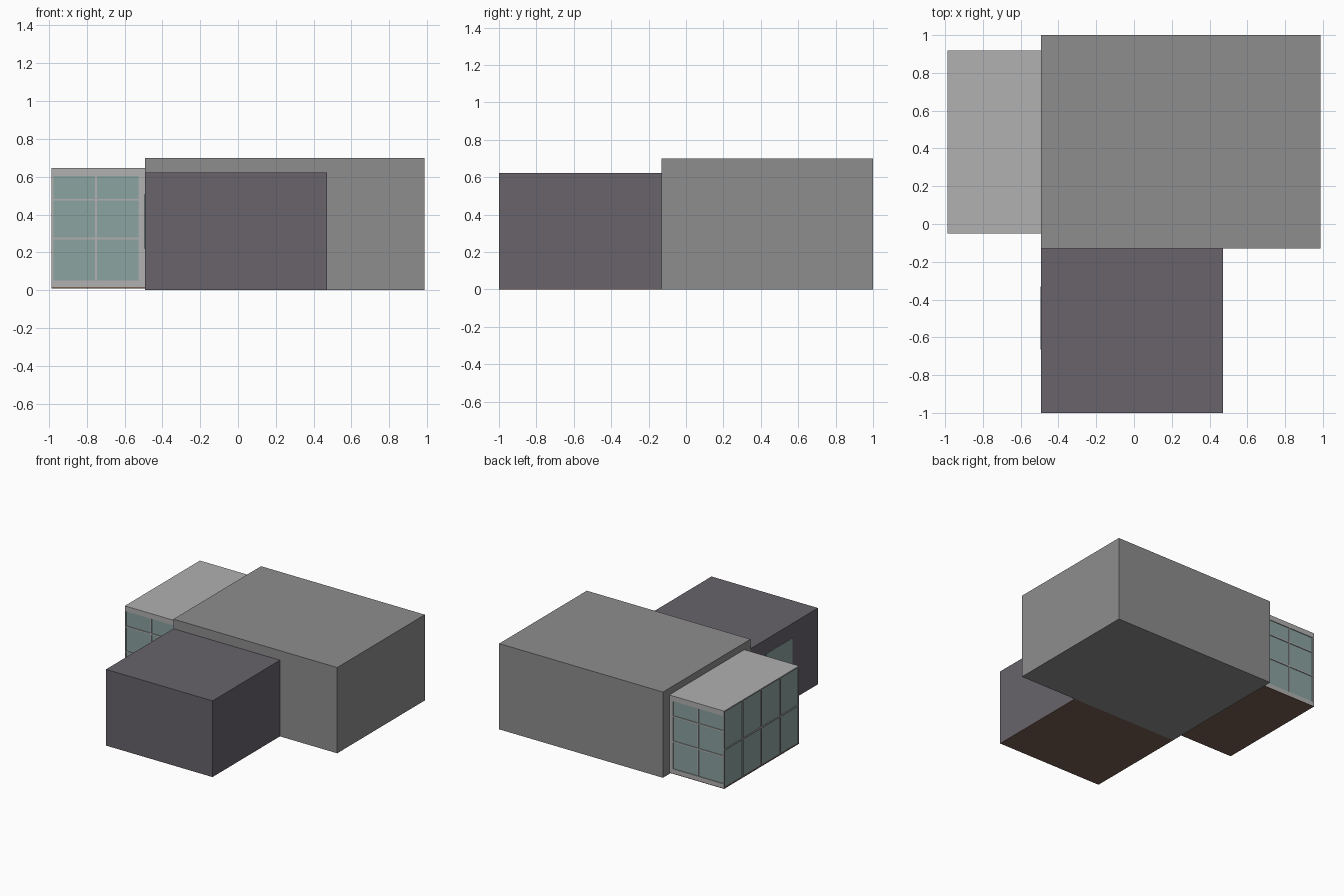
import bpy, bmesh

if "Cube" in bpy.data.objects:
    bpy.data.objects.remove(bpy.data.objects["Cube"])


def material(name, rgb):
    m = bpy.data.materials.new(name)
    m.diffuse_color = (*rgb, 1)
    m.use_nodes = True
    m.node_tree.nodes["Principled BSDF"].inputs["Base Color"].default_value = m.diffuse_color
    return m


GREY = material("wall_grey", (0.27, 0.27, 0.275))
DARK = material("dark_cladding", (0.138, 0.127, 0.147))
PALE = material("pale_frame", (0.44, 0.44, 0.44))
GLASS = material("glass", (0.258, 0.366, 0.352))
BROWN = material("brown_floor", (0.19, 0.12, 0.09))


def boxes(name, mat, *bounds):
    """One object made of boxes, each (x0, x1, y0, y1, z0, z1)."""
    bm = bmesh.new()
    for x0, x1, y0, y1, z0, z1 in bounds:
        vs = bmesh.ops.create_cube(bm, size=1)["verts"]
        for v in vs:
            v.co = (x1 if v.co.x > 0 else x0,
                    y1 if v.co.y > 0 else y0,
                    z1 if v.co.z > 0 else z0)
    me = bpy.data.meshes.new(name)
    bm.to_mesh(me)
    bm.free()
    me.materials.append(mat)
    ob = bpy.data.objects.new(name, me)
    bpy.context.collection.objects.link(ob)
    return ob


# Main block and front wing
WALL = -0.492
boxes("main_block", GREY, (WALL, 0.987, -0.13, 1.0, 0, 0.70))
boxes("front_wing", DARK, (WALL, 0.47, -1.0, -0.13, 0.004, 0.622))
boxes("front_wing_floor", BROWN, (WALL, 0.47, -1.0, -0.13, 0, 0.004))

# Side window on the wing
boxes("wing_window", GLASS, (WALL - 0.004, WALL + 0.01, -0.665, -0.33, 0.22, 0.505))

# Glazed side room: glass core, floor and roof
X0, Y0, Y1, Z0, Z1 = -0.987, -0.05, 0.918, 0.01, 0.645
IN, BAR = 0.006, 0.005
boxes("glass_room_core", GLASS, (X0 + IN, WALL, Y0 + IN, Y1 - IN, Z0 + 0.005, Z1 - 0.005))
boxes("glass_room_floor", BROWN, (X0, WALL, Y0, Y1, Z0, Z0 + 0.006))
boxes("glass_room_roof", PALE, (X0, WALL, Y0, Y1, Z1 - 0.01, Z1))

# End frames: two columns by three rows, front and back
lo, hi = Z0 + 0.006, Z1 - 0.01
for name, a, b in (("front", Y0, Y0 + IN), ("back", Y1 - IN, Y1)):
    bars = [(X0, WALL, a, b, lo, 0.05), (X0, WALL, a, b, 0.603, hi),
            (X0, X0 + 0.012, a, b, 0.05, 0.603), (-0.525, WALL, a, b, 0.05, 0.603),
            (-0.75 - BAR, -0.75 + BAR, a, b, 0.05, 0.603)]
    bars += [(X0 + 0.012, -0.525, a, b, z - BAR, z + BAR) for z in (0.273, 0.478)]
    boxes(name + "_glazing_frame", PALE, *bars)

# Long side frame: four columns by two rows
a, b = X0, X0 + IN
step = (Y1 - Y0) / 4
bars = [(a, b, Y0 + IN, Y1 - IN, 0.325 - BAR, 0.325 + BAR)]
bars += [(a, b, Y0 + i * step - BAR, Y0 + i * step + BAR, lo, hi) for i in (1, 2, 3)]
bars += [(a, b, Y0 + IN, Y0 + 0.012, lo, hi), (a, b, Y1 - 0.012, Y1 - IN, lo, hi)]
boxes("side_glazing_frame", PALE, *bars)
